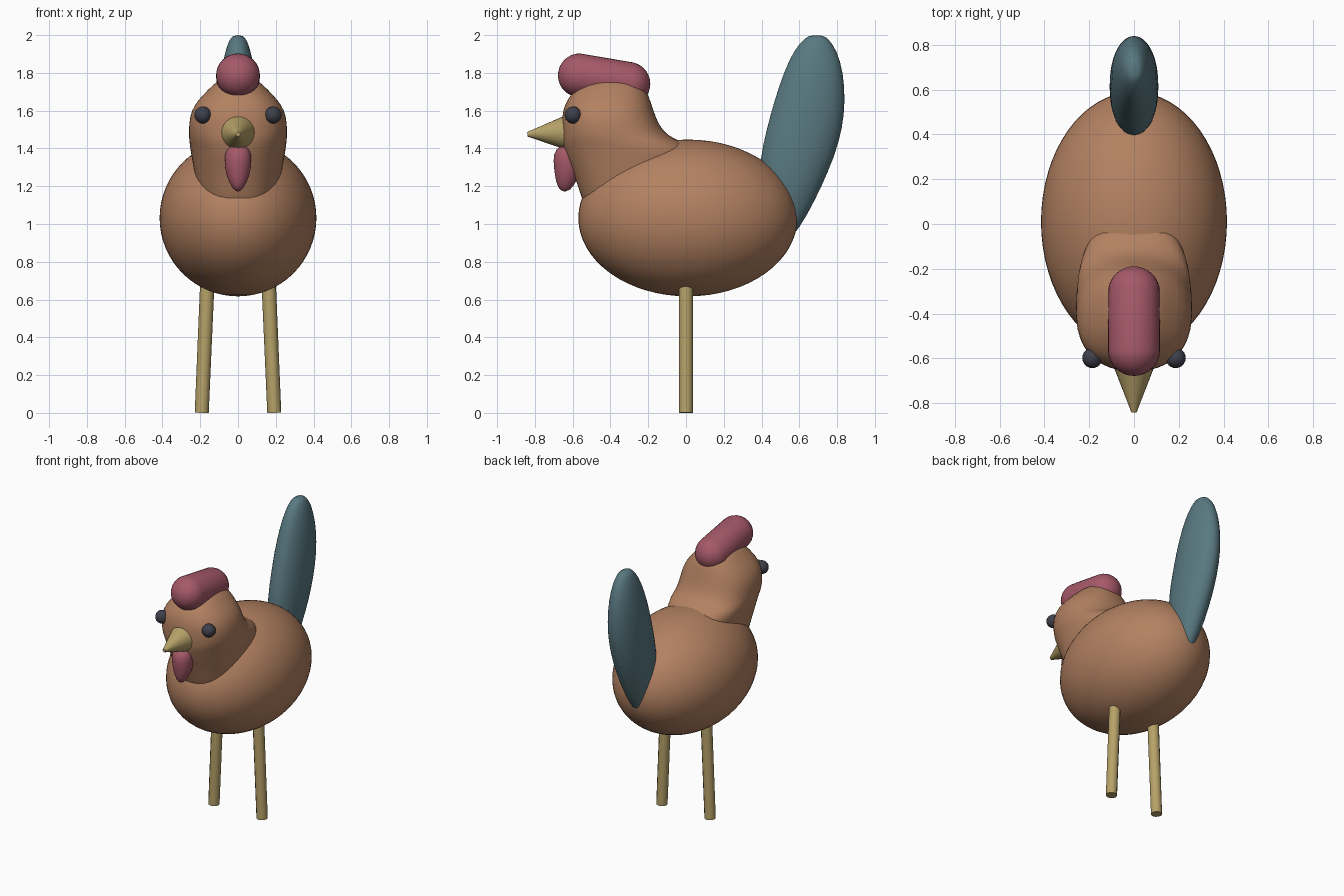
import bpy, bmesh, math
from mathutils import Vector, Matrix

if "Cube" in bpy.data.objects:
    bpy.data.objects.remove(bpy.data.objects["Cube"])


def material(name, rgb):
    m = bpy.data.materials.new(name)
    m.diffuse_color = (*rgb, 1)
    m.use_nodes = True
    m.node_tree.nodes["Principled BSDF"].inputs["Base Color"].default_value = m.diffuse_color
    return m


BROWN = material("brown", (0.45, 0.22, 0.12))
RED = material("red", (0.38, 0.10, 0.14))
TEAL = material("teal", (0.10, 0.19, 0.22))
YELLOW = material("yellow", (0.47, 0.36, 0.14))
DARK = material("dark", (0.05, 0.05, 0.07))


def finish(name, bm, mat, subsurf=0, angle=60):
    bmesh.ops.recalc_face_normals(bm, faces=bm.faces)
    me = bpy.data.meshes.new(name)
    bm.to_mesh(me)
    bm.free()
    me.materials.append(mat)
    ob = bpy.data.objects.new(name, me)
    bpy.context.collection.objects.link(ob)
    bpy.ops.object.select_all(action='DESELECT')
    ob.select_set(True)
    bpy.context.view_layer.objects.active = ob
    bpy.ops.object.shade_smooth_by_angle(angle=math.radians(angle))
    if subsurf:
        ob.modifiers.new("subsurf", 'SUBSURF').levels = subsurf
        ob.modifiers["subsurf"].render_levels = subsurf
    return ob


def ellipsoid(name, centre, radii, mat, seg=48):
    bm = bmesh.new()
    bmesh.ops.create_uvsphere(bm, u_segments=seg, v_segments=seg // 2, radius=1)
    for v in bm.verts:
        v.co = Vector(c + r * k for c, r, k in zip(centre, radii, v.co))
    return finish(name, bm, mat)


def loft(name, rings, mat, power=2.0, seg=24):
    """Stack of horizontal superellipses: (z, y_front, y_back, half_width)."""
    bm = bmesh.new()
    loops = []
    for z, y0, y1, rx in rings:
        loop = []
        for i in range(seg):
            a = 2 * math.pi * i / seg
            c, s = (math.copysign(abs(f) ** (2 / power), f)
                    for f in (math.cos(a), math.sin(a)))
            loop.append(bm.verts.new((rx * c, (y0 + y1) / 2 + (y1 - y0) / 2 * s, z)))
        loops.append(loop)
    for a, b in zip(loops, loops[1:]):
        for i in range(seg):
            j = (i + 1) % seg
            bm.faces.new((a[i], a[j], b[j], b[i]))
    bm.faces.new(loops[0])
    bm.faces.new(loops[-1])
    return finish(name, bm, mat, subsurf=1, angle=80)


def rod(name, start, end, r1, r2, mat, seg):
    start, end = Vector(start), Vector(end)
    d = end - start
    bm = bmesh.new()
    bmesh.ops.create_cone(bm, cap_ends=True, segments=seg, radius1=r1, radius2=r2,
                          depth=d.length)
    rot = Vector((0, 0, 1)).rotation_difference(d).to_matrix().to_4x4()
    bm.transform(Matrix.Translation((start + end) / 2) @ rot)
    return finish(name, bm, mat, angle=50)


# Egg-shaped body
ellipsoid("body", (0, 0.01, 1.032), (0.415, 0.58, 0.415), BROWN, 64)

# Head and neck, flaring into the back
loft("head", [
    (1.00, -0.50, 0.00, 0.19), (1.15, -0.56, 0.02, 0.21), (1.25, -0.59, 0.03, 0.23),
    (1.34, -0.63, 0.05, 0.245), (1.40, -0.65, 0.04, 0.255), (1.44, -0.66, -0.03, 0.26),
    (1.47, -0.66, -0.10, 0.262), (1.53, -0.66, -0.145, 0.262), (1.60, -0.655, -0.17, 0.25),
    (1.66, -0.63, -0.19, 0.21), (1.71, -0.59, -0.21, 0.16), (1.76, -0.54, -0.25, 0.11),
    (1.78, -0.48, -0.32, 0.05)], BROWN, power=2.3)

# Tail feather
loft("tail", [
    (0.92, 0.50, 0.56, 0.03), (1.05, 0.43, 0.645, 0.075), (1.20, 0.39, 0.72, 0.10),
    (1.35, 0.39, 0.785, 0.11), (1.50, 0.425, 0.83, 0.11), (1.65, 0.465, 0.845, 0.107),
    (1.80, 0.515, 0.835, 0.092), (1.92, 0.57, 0.80, 0.067), (1.98, 0.625, 0.755, 0.045),
    (2.00, 0.655, 0.725, 0.022)], TEAL)

# Wattle under the beak
loft("wattle", [
    (1.17, -0.665, -0.62, 0.015), (1.22, -0.69, -0.58, 0.05), (1.30, -0.70, -0.55, 0.072),
    (1.37, -0.705, -0.56, 0.072), (1.42, -0.67, -0.58, 0.05)], RED)

# Comb: a sphere stretched into a sloping capsule
bm = bmesh.new()
bmesh.ops.create_uvsphere(bm, u_segments=32, v_segments=16, radius=0.116)
bm.transform(Matrix.Rotation(math.pi / 2, 4, 'X'))
for v in bm.verts:
    v.co += Vector((0, -0.305, 1.742)) if v.co.y > 0.001 else Vector((0, -0.562, 1.787))
finish("comb", bm, RED)

# Beak
rod("beak", (0, -0.60, 1.485), (0, -0.84, 1.475), 0.105, 0.012, YELLOW, 24)

# Eyes and legs on both sides
for side, s in (("left", -1), ("right", 1)):
    ellipsoid(side + "_eye", (s * 0.186, -0.598, 1.577), (0.045,) * 3, DARK, 24)
    rod(side + "_leg", (s * 0.192, 0, 0.0), (s * 0.162, 0, 0.70), 0.037, 0.038, YELLOW, 12)
